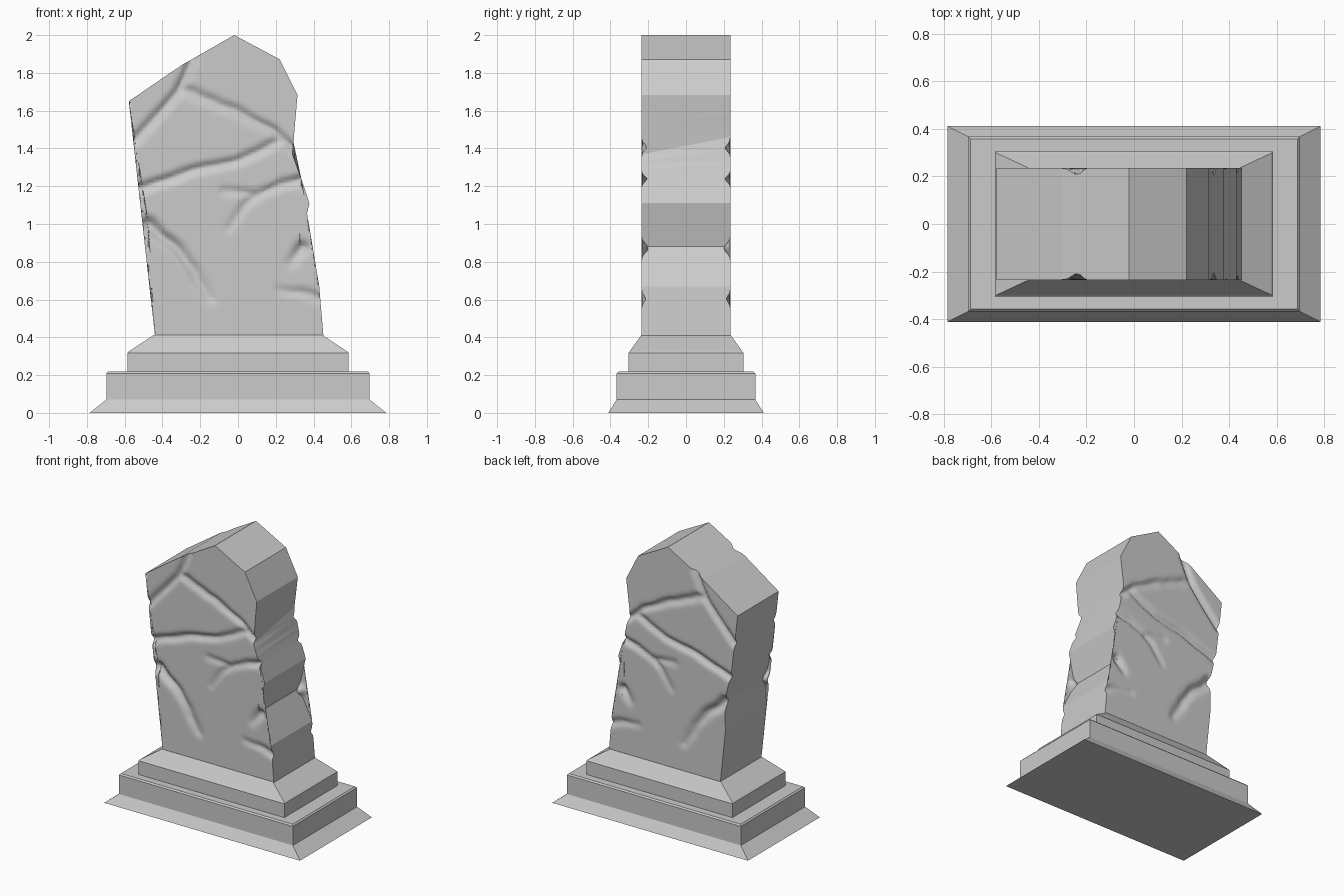
import bpy, bmesh, math
from mathutils import Vector, noise

if "Cube" in bpy.data.objects:
    bpy.data.objects.remove(bpy.data.objects["Cube"])

HALF = 0.235   # half thickness of the slab


def finish(name, bm):
    bmesh.ops.recalc_face_normals(bm, faces=bm.faces[:])
    mesh = bpy.data.meshes.new(name)
    bm.to_mesh(mesh)
    bm.free()
    obj = bpy.data.objects.new(name, mesh)
    bpy.context.collection.objects.link(obj)
    return obj


# Stepped plinth: stacked rectangular rings (half x, half y, z), worn top edges
rings = [(0.785, 0.412, 0), (0.697, 0.367, 0.07), (0.697, 0.367, 0.208),
         (0.688, 0.358, 0.218), (0.585, 0.305, 0.218), (0.585, 0.305, 0.318),
         (0.577, 0.298, 0.326), (0.445, 0.236, 0.413)]
bm = bmesh.new()
loops = [[bm.verts.new((sx * x, sy * y, z))
          for sx, sy in ((-1, -1), (1, -1), (1, 1), (-1, 1))] for x, y, z in rings]
for a, b in zip(loops, loops[1:]):
    for i in range(4):
        j = (i + 1) % 4
        bm.faces.new((a[i], a[j], b[j], b[i]))
bm.faces.new(loops[0])
bm.faces.new(loops[-1])
finish("plinth", bm)

# Broken slab outline (x, z); the notch on the right runs at a slant
outline = [(-0.44, 0.41), (-0.48, 0.79), (-0.475, 1.01), (-0.53, 1.24),
           (-0.578, 1.65), (-0.30, 1.84), (-0.02, 2.0), (0.22, 1.872),
           (0.315, 1.683), (0.288, 1.37), (0.335, 1.24), (0.378, 1.11),
           (0.325, 0.88), (0.43, 0.67), (0.452, 0.41)]
NOTCH = 9
bm = bmesh.new()
front = [bm.verts.new((x, -HALF, z)) for x, z in outline]
back = [bm.verts.new((x, HALF, z + (0.09 if i == NOTCH else 0)))
        for i, (x, z) in enumerate(outline)]
caps = [bm.faces.new(front), bm.faces.new(back[::-1])]
n = len(outline)
for i in range(n):
    j = (i + 1) % n
    bm.faces.new((front[i], back[i], back[j], front[j]))
bmesh.ops.triangulate(bm, faces=caps)

# Fine grid on the slab so that cracks can be pressed into it
STEP = 0.016


def slice_along(axis, start, end):
    normal = Vector((1, 0, 0)) if axis == 0 else Vector((0, 0, 1))
    for k in range(1, int((end - start) / STEP)):
        bmesh.ops.bisect_plane(bm, geom=bm.verts[:] + bm.edges[:] + bm.faces[:],
                               plane_co=normal * (start + k * STEP),
                               plane_no=normal, dist=0.0005)


slice_along(0, -0.578, 0.452)
slice_along(2, 0.41, 2.0)

# Cracks: width, depth at start, depth at end, path (x, z)
cracks = [
    (0.022, 0.026, 0.026, [(-0.24, 1.88), (-0.32, 1.70), (-0.415, 1.59), (-0.55, 1.44)]),
    (0.022, 0.020, 0.028, [(-0.29, 1.71), (-0.045, 1.61), (0.19, 1.49), (0.30, 1.40)]),
    (0.022, 0.028, 0.022, [(-0.54, 1.18), (-0.26, 1.275), (0.01, 1.34), (0.21, 1.435)]),
    (0.022, 0.010, 0.030, [(-0.07, 1.18), (0.10, 1.155), (0.245, 1.22), (0.34, 1.24)]),
    (0.022, 0.024, 0.008, [(0.10, 1.155), (0.035, 1.10), (-0.045, 0.98)]),
    (0.030, 0.040, 0.014, [(-0.48, 1.0), (-0.31, 0.86), (-0.23, 0.755), (-0.15, 0.61)]),
    (0.028, 0.012, 0.036, [(0.285, 0.80), (0.345, 0.88)]),
    (0.022, 0.008, 0.022, [(0.22, 0.655), (0.325, 0.645), (0.44, 0.60)]),
]


def crack_depth(p):
    deepest = 0.0
    for width, d0, d1, path in cracks:
        for i in range(len(path) - 1):
            a, b = Vector(path[i]), Vector(path[i + 1])
            ab = b - a
            t = max(0.0, min(1.0, (p - a).dot(ab) / ab.length_squared))
            r = (p - a - ab * t).length
            if r < 3 * width:
                s = (i + t) / (len(path) - 1)
                d = (d0 + (d1 - d0) * s) * math.exp(-(r / width) ** 2)
                deepest = max(deepest, d)
    return deepest


bm.normal_update()
for f in bm.faces:
    f.smooth = abs(f.normal.y) > 0.9
for e in bm.edges:
    if len({f.smooth for f in e.link_faces}) > 1:
        e.smooth = False
for v in bm.verts:
    if abs(v.co.y) > HALF - 0.001:
        x, z = v.co.x, v.co.z
        wobble = 0.012 * noise.noise(Vector((x * 9, 0.3, z * 9)))
        v.co.y -= math.copysign(crack_depth(Vector((x + wobble, z + wobble))), v.co.y)
finish("cracked_slab", bm)
